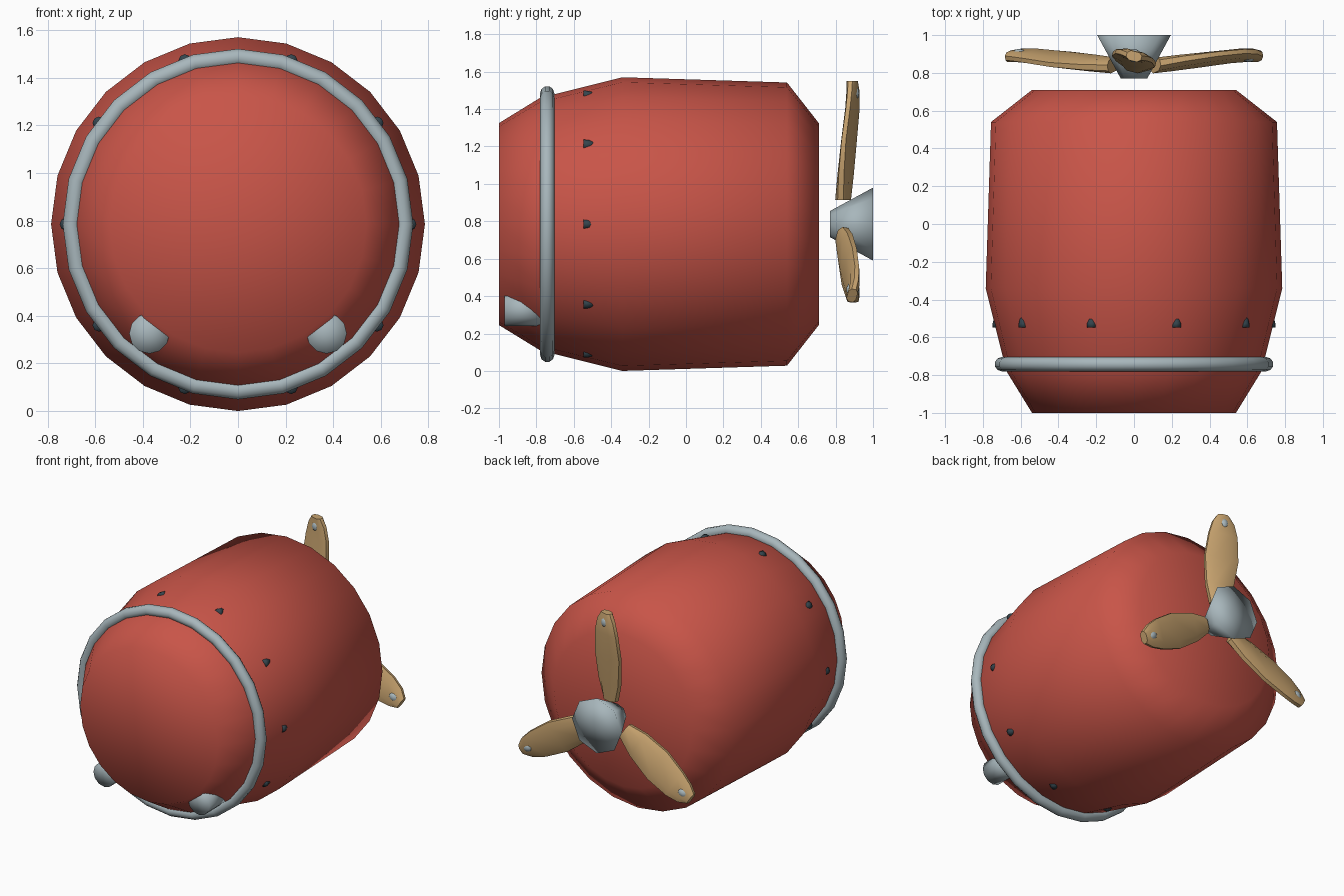
import bpy, bmesh, math
from mathutils import Vector, Matrix

if "Cube" in bpy.data.objects:
    bpy.data.objects.remove(bpy.data.objects["Cube"])

ZC = 0.785  # height of the barrel axis


def material(name, rgb):
    m = bpy.data.materials.new(name)
    m.diffuse_color = (*rgb, 1)
    m.use_nodes = True
    m.node_tree.nodes["Principled BSDF"].inputs["Base Color"].default_value = m.diffuse_color
    return m


RED = material("red paint", (0.58, 0.09, 0.065))
STEEL = material("pale steel", (0.39, 0.47, 0.50))
WOOD = material("tan wood", (0.58, 0.37, 0.16))
DARK = material("dark iron", (0.035, 0.06, 0.075))


def finish(name, bm, mat, smooth=True):
    bmesh.ops.recalc_face_normals(bm, faces=bm.faces)
    for f in bm.faces:
        f.smooth = smooth
    me = bpy.data.meshes.new(name)
    bm.to_mesh(me)
    bm.free()
    me.materials.append(mat)
    ob = bpy.data.objects.new(name, me)
    bpy.context.collection.objects.link(ob)
    return ob


def loft(rings, closed=False):
    """Skin a list of point rings; ends get a fan, or the loop is closed."""
    bm = bmesh.new()
    vs = [[bm.verts.new(p) for p in r] for r in rings]
    n = len(rings[0])
    pairs = list(zip(vs, vs[1:])) + ([(vs[-1], vs[0])] if closed else [])
    for a, b in pairs:
        for i in range(n):
            j = (i + 1) % n
            bm.faces.new((a[i], a[j], b[j], b[i]))
    if not closed:
        for ring in (vs[0], vs[-1]):
            c = bm.verts.new(sum((v.co for v in ring), Vector()) / n)
            for i in range(n):
                bm.faces.new((ring[i], ring[(i + 1) % n], c))
    return bm


def lathe(profile, sides, cx=0, cz=ZC, closed=False):
    """Revolve (y, radius) points about an axis parallel to y."""
    rings = []
    for y, r in profile:
        rings.append([Vector((cx + r * math.sin(a), y, cz + r * math.cos(a)))
                      for a in (2 * math.pi * i / sides for i in range(sides))])
    return loft(rings, closed)


# barrel body
finish("barrel_body", lathe([(-1, 0.54), (-0.78, 0.675), (-0.34, 0.785),
                             (0.54, 0.757), (0.71, 0.54)], 24), RED)

# steel hoop around the front
hoop = [(-0.742 + 0.038 * math.cos(a), 0.70 + 0.038 * math.sin(a))
        for a in (2 * math.pi * i / 10 for i in range(10))]
finish("front_hoop", lathe(hoop, 24, closed=True), STEEL)

# ten tapered rivets behind the hoop
for k in range(10):
    a = math.radians(36 * k)
    finish(f"rivet_{k + 1}", lathe([(-0.547, 0.027), (-0.525, 0.026), (-0.48, 0.014)], 8,
                                   0.722 * math.cos(a), ZC + 0.722 * math.sin(a)), DARK)

# two round feet under the front
for side, s in (("right", 1), ("left", -1)):
    finish(f"{side}_foot", lathe([(-0.97, 0.085), (-0.77, 0.085)], 12,
                                 s * 0.372, 0.326), STEEL)

# propeller hub, flaring to the rear
finish("propeller_hub", lathe([(0.77, 0.07), (1.0, 0.195)], 8), STEEL)

# propeller blades: radius, y centre, half width, half thickness
STATIONS = [(0.13, 0.84, 0.055, 0.036), (0.26, 0.853, 0.095, 0.032),
            (0.45, 0.872, 0.118, 0.027), (0.62, 0.89, 0.10, 0.026),
            (0.71, 0.893, 0.075, 0.026), (0.765, 0.888, 0.04, 0.026)]
SECTION = [(1, 0.45), (0.55, 1), (-0.55, 1), (-1, 0.45),
           (-1, -0.45), (-0.55, -1), (0.55, -1), (1, -0.45)]
PITCH = math.radians(-14)


def pitched(x, y):
    return (x * math.cos(PITCH) - y * math.sin(PITCH),
            x * math.sin(PITCH) + y * math.cos(PITCH))


for k in range(3):
    spin = Matrix.Translation((0, 0, ZC)) @ Matrix.Rotation(math.radians(120 * k), 4, 'Y')
    rings = []
    for r, yc, w, t in STATIONS:
        ring = []
        for u, v in SECTION:
            x, y = pitched(u * w, v * t)
            ring.append(spin @ Vector((x, yc + y, r)))
        rings.append(ring)
    blade = finish(f"propeller_blade_{k + 1}", loft(rings), WOOD)
    bpy.ops.object.select_all(action='DESELECT')
    blade.select_set(True)
    bpy.context.view_layer.objects.active = blade
    bpy.ops.object.shade_smooth_by_angle(angle=math.radians(50))

    # rounded stud through the blade tip
    bm = bmesh.new()
    bmesh.ops.create_uvsphere(bm, u_segments=12, v_segments=8, radius=1)
    bm.transform(spin @ Matrix.Translation((0, 0.892, 0.70))
                 @ Matrix.Rotation(PITCH, 4, 'Z') @ Matrix.Diagonal((0.034, 0.036, 0.042, 1)))
    finish(f"blade_stud_{k + 1}", bm, STEEL)
